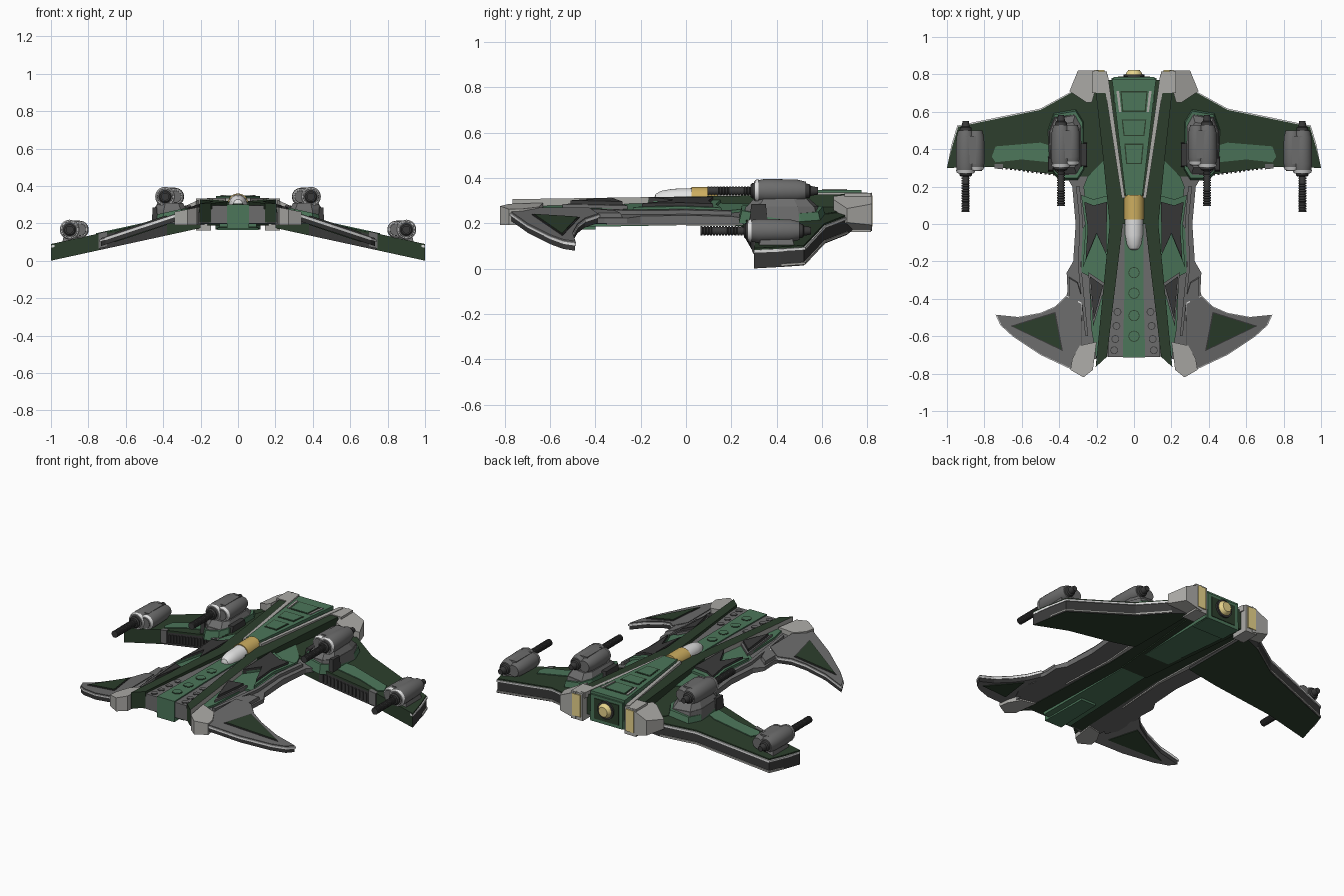
import bpy, bmesh, math

if "Cube" in bpy.data.objects:
    bpy.data.objects.remove(bpy.data.objects["Cube"])

# Palette (sRGB bytes converted to linear)
def lin(c):
    c /= 255
    return c / 12.92 if c < 0.04045 else ((c + 0.055) / 1.055) ** 2.4

COLORS = {"dark green": (44, 62, 44), "mid green": (76, 118, 90), "grey": (108, 108, 108),
          "light grey": (172, 171, 167), "charcoal": (58, 58, 58), "gold": (205, 174, 96),
          "white": (226, 226, 226), "pale gold": (240, 220, 145)}
NAMES = list(COLORS)
MATS = []
for n, c in COLORS.items():
    m = bpy.data.materials.new(n)
    m.diffuse_color = (*[lin(v) for v in c], 1)
    m.use_nodes = True
    m.node_tree.nodes["Principled BSDF"].inputs["Base Color"].default_value = m.diffuse_color
    MATS.append(m)

def finish(name, bm, mat, rule=None, smooth=False):
    bmesh.ops.recalc_face_normals(bm, faces=bm.faces)
    bm.normal_update()
    for f in bm.faces:
        own = rule(f.normal, f.calc_center_median()) if rule else None
        f.material_index = NAMES.index(own or mat)
        f.smooth = smooth
    me = bpy.data.meshes.new(name)
    bm.to_mesh(me)
    bm.free()
    for m in MATS:
        me.materials.append(m)
    ob = bpy.data.objects.new(name, me)
    bpy.context.collection.objects.link(ob)
    if smooth:
        bpy.ops.object.select_all(action='DESELECT')
        ob.select_set(True)
        bpy.context.view_layer.objects.active = ob
        bpy.ops.object.shade_smooth_by_angle(angle=math.radians(35))
    return ob

def val(f, x, y):
    return f(x, y) if callable(f) else f

# Extruded outline between two height functions, optionally tapered at the top and mirrored
def plate(name, pts, top, bot, mat, rule=None, taper=1, mirror=True):
    bm = bmesh.new()
    cx = sum(p[0] for p in pts) / len(pts)
    cy = sum(p[1] for p in pts) / len(pts)
    for s in ((1, -1) if mirror else (1,)):
        lo = [bm.verts.new((s * x, y, val(bot, x, y))) for x, y in pts]
        hi = []
        for x, y in pts:
            tx, ty = cx + (x - cx) * taper, cy + (y - cy) * taper
            hi.append(bm.verts.new((s * tx, ty, val(top, tx, ty))))
        bm.faces.new(lo)
        bm.faces.new(hi)
        for i in range(len(pts)):
            j = (i + 1) % len(pts)
            bm.faces.new((lo[i], lo[j], hi[j], hi[i]))
    return finish(name, bm, mat, rule)

def sym(pts):
    return pts + [(-x, y) for x, y in reversed(pts)]

def scaled(pts, cx, cy, sx, sy):
    return [(cx + (x - cx) * sx, cy + (y - cy) * sy) for x, y in pts]

# Turned part along the y axis, profile = (y, radius)
def lathe(name, prof, x, z, mat, dy=0, n=20, mirror=True):
    bm = bmesh.new()
    for s in ((1, -1) if mirror else (1,)):
        rings = [[bm.verts.new((s * x + r * math.cos(2 * math.pi * k / n), y + dy,
                                z + r * math.sin(2 * math.pi * k / n))) for k in range(n)]
                 for y, r in prof]
        bm.faces.new(rings[0])
        bm.faces.new(rings[-1])
        for a, b in zip(rings, rings[1:]):
            for k in range(n):
                bm.faces.new((a[k], a[(k + 1) % n], b[(k + 1) % n], b[k]))
    return finish(name, bm, mat, None, True)

def circle(x, y, r, n=16):
    return [(x + r * math.cos(2 * math.pi * k / n), y + r * math.sin(2 * math.pi * k / n)) for k in range(n)]

def rect(x0, x1, y0, y1):
    return [(x0, y0), (x1, y0), (x1, y1), (x0, y1)]

def over(f, d):
    return lambda x, y: f(x, y) + d

flank = lambda x, y: 0.325 - 0.25 * x
wing = lambda x, y: 0.308 - 0.218 * x
claw = lambda x, y: 0.26 - 0.33 * (x - 0.3)
ribz = lambda x, y: 0.318 + 0.015 * y

# Central hull
plate("hull_core_front", sym([(0.14, -0.71), (0.09, 0.1)]), 0.295, 0.2, "grey", mirror=False)
plate("hull_core_rear", sym([(0.09, 0.0), (0.12, 0.3), (0.17, 0.77)]), 0.315, 0.19, "dark green", mirror=False)
plate("belly", sym([(0.2, -0.7), (0.17, 0.0), (0.21, 0.76)]), 0.22, 0.197, "dark green", mirror=False)
plate("keel_front", sym([(0.1, -0.68), (0.08, 0.1)]), 0.22, lambda x, y: 0.18 + 0.018 * (y + 0.68), "mid green", mirror=False)
plate("keel_rear", sym([(0.08, 0.1), (0.12, 0.78)]), 0.22, lambda x, y: 0.194 - 0.04 * (y - 0.1), "mid green", mirror=False)
plate("belly_strip", [(0.2, 0.75), (0.25, 0.72), (0.195, 0.0), (0.21, -0.35), (0.18, 0.0)], 0.21, 0.192, "light grey")
plate("spine_strip", sym([(0.06, -0.715), (0.052, -0.4)]), 0.302, 0.172, "mid green", mirror=False)
plate("spine_strip_rear", sym([(0.052, -0.4), (0.05, 0.16)]), 0.302, 0.21, "mid green", mirror=False)
plate("hull_flank", [(0.1, -0.7), (0.3, -0.74), (0.32, -0.5), (0.37, -0.42), (0.355, -0.36), (0.36, -0.26),
                     (0.325, -0.2), (0.312, 0.0), (0.33, 0.2), (0.37, 0.27), (0.33, 0.62), (0.25, 0.74), (0.1, 0.77)],
      over(flank, -0.012), 0.2, "grey")
plate("rear_flank_cover", [(0.13, 0.27), (0.29, 0.27), (0.31, 0.62), (0.23, 0.75), (0.16, 0.76)],
      over(flank, -0.004), 0.21, "dark green")
plate("flank_panel", [(0.12, 0.3), (0.16, 0.34), (0.25, 0.25), (0.27, 0.2), (0.25, 0.02), (0.28, -0.04), (0.28, -0.26),
                      (0.24, -0.28), (0.23, -0.55), (0.2, -0.73), (0.16, -0.5), (0.1, 0.0)],
      flank, over(flank, -0.02), "mid green")
plate("flank_rail", [(0.29, 0.2), (0.31, 0.2), (0.29, 0.0), (0.3, -0.22), (0.26, -0.6), (0.245, -0.6), (0.283, -0.22), (0.272, 0.0)],
      over(flank, 0.006), over(flank, -0.02), "grey")
plate("shoulder_block", [(0.3, -0.3), (0.35, -0.27), (0.35, -0.45), (0.38, -0.55), (0.33, -0.65), (0.28, -0.6), (0.27, -0.4)],
      over(flank, 0.008), 0.2, "grey", taper=0.9)

# Raised ribs and rails
plate("front_rib", [(0.145, -0.71), (0.205, -0.765), (0.13, 0.0), (0.06, 0.0)], ribz, 0.205, "dark green",
      lambda n, c: "light grey" if abs(n.x) > 0.7 and abs(c.x) > 0.14 else None)
plate("rear_rib", [(0.06, 0.0), (0.13, 0.0), (0.17, 0.4), (0.215, 0.8), (0.16, 0.8), (0.05, 0.15)], ribz, 0.2, "dark green")
plate("rear_rail", [(0.048, 0.14), (0.066, 0.14), (0.167, 0.8), (0.14, 0.8)], 0.336, 0.3, "light grey")

# Dark vents on the flanks
vent = [(0.27, 0.125), (0.215, 0.105), (0.14, 0.125), (0.145, -0.17), (0.2, -0.05), (0.262, -0.2), (0.25, -0.02)]
plate("vent_rim", scaled(vent, 0.205, -0.03, 1.2, 1.2), over(flank, 0.014), over(flank, -0.01), "mid green")
plate("vent", scaled(vent, 0.205, -0.03, 0.94, 0.96), over(flank, 0.028), over(flank, -0.01), "charcoal")
slot = [(0.235, -0.28), (0.165, -0.33), (0.215, -0.51)]
plate("front_slot_rim", scaled(slot, 0.207, -0.37, 1.35, 1.25), over(flank, 0.014), over(flank, -0.01), "grey")
plate("front_slot", slot, over(flank, 0.03), over(flank, -0.01), "charcoal")

# Round hatches on the nose, each with a dark outline
for i, y in enumerate((-0.26, -0.37, -0.49, -0.6)):
    plate(f"spine_hatch_ring_{i}", circle(0, y, 0.03), 0.304, 0.3, "dark green", mirror=False)
    plate(f"spine_hatch_{i}", circle(0, y, 0.026), 0.306, 0.3, "mid green", mirror=False)
for i, y in enumerate((-0.47, -0.545, -0.615, -0.675)):
    plate(f"nose_hatch_ring_{i}", circle(0.088 + 0.006 * i, y, 0.021), 0.297, 0.29, "charcoal")
    plate(f"nose_hatch_{i}", circle(0.088 + 0.006 * i, y, 0.017), 0.299, 0.29, "grey")

# Rear deck with inset panels
plate("rear_deck", sym([(0.045, 0.15), (0.118, 0.775)]), 0.346, 0.31, "mid green", mirror=False)
for i, (y, w, h) in enumerate(((0.32, 0.042, 0.11), (0.47, 0.056, 0.09), (0.6, 0.063, 0.11))):
    plate(f"deck_frame_{i}", sym([(w, y), (w + 0.01, y + h)]), 0.348, 0.34, "dark green", mirror=False)
    plate(f"deck_panel_{i}", sym([(w - 0.006, y + 0.007), (w + 0.003, y + h - 0.007)]), 0.35, 0.34, "mid green", mirror=False)
plate("deck_light_bar", [(0.068, 0.6), (0.08, 0.6), (0.094, 0.71), (0.08, 0.71)], 0.351, 0.34, "light grey")

# Cockpit
lathe("canopy", [(-0.14, 0.006), (-0.134, 0.024), (-0.11, 0.038), (-0.06, 0.047), (0.03, 0.05)], 0, 0.305, "white", mirror=False, n=28)
lathe("canopy_rear", [(0.025, 0.055), (0.155, 0.055)], 0, 0.305, "gold", mirror=False, n=28)

# Rear engine blocks and nozzles
plate("rear_block", [(0.30, 0.82), (0.19, 0.82), (0.2, 0.74), (0.225, 0.65), (0.255, 0.65), (0.345, 0.71)],
      lambda x, y: 0.335 - 0.45 * (x - 0.19), lambda x, y: 0.165 + 0.25 * (x - 0.19), "light grey")
plate("engine_housing", rect(0.145, 0.225, 0.7, 0.815), 0.333, 0.162, "light grey")
plate("side_nozzle", rect(0.157, 0.214, 0.8, 0.823), 0.322, 0.185, "pale gold")
plate("centre_engine", rect(-0.11, 0.11, 0.65, 0.785), 0.33, 0.165, "mid green", mirror=False)
plate("centre_engine_plate", rect(-0.085, 0.085, 0.77, 0.789), 0.312, 0.185, "dark green", mirror=False)
lathe("centre_nozzle_ring", [(0.77, 0.055), (0.80, 0.055)], 0, 0.26, "charcoal", mirror=False)
lathe("centre_nozzle", [(0.77, 0.046), (0.805, 0.044), (0.823, 0.03)], 0, 0.26, "pale gold", mirror=False)

# Front tips
plate("front_tip", [(0.34, -0.78), (0.27, -0.82), (0.22, -0.78), (0.2, -0.63), (0.29, -0.65), (0.33, -0.72)],
      lambda x, y: 0.29 - 0.2 * (x - 0.2), 0.192, "light grey")

# Front claw winglets: layered crescent
crescent = [(0.33, -0.78), (0.5, -0.70), (0.65, -0.6), (0.715, -0.54), (0.74, -0.485), (0.62, -0.497),
            (0.5, -0.475), (0.42, -0.44), (0.36, -0.38), (0.28, -0.42), (0.28, -0.74)]
inner = scaled(crescent, 0.46, -0.58, 0.975, 0.96)
plate("claw_base", inner, over(claw, -0.012), over(claw, -0.038), "charcoal",
      lambda n, c: "grey" if n.z < -0.5 else None)
plate("claw_edge", crescent, over(claw, -0.002), over(claw, -0.014), "white")
plate("claw_top", scaled(crescent, 0.46, -0.58, 0.975, 0.965), over(claw, 0.004), over(claw, -0.01), "grey")
tri = [(0.66, -0.545), (0.42, -0.47), (0.38, -0.68)]
plate("claw_panel_rim", tri, over(claw, 0.008), claw, "charcoal")
plate("claw_panel", scaled(tri, 0.49, -0.565, 0.93, 0.92), over(claw, 0.011), claw, "dark green")
plate("claw_panel_under", tri, over(claw, -0.03), over(claw, -0.042), "dark green")

# Rear wings: layered, charcoal trailing edge and tip with light lines
outline = [(0.2, 0.74), (0.32, 0.71), (0.5, 0.61), (0.94, 0.52), (0.97, 0.42), (1.0, 0.30), (0.74, 0.305), (0.38, 0.26), (0.2, 0.25)]
def edge(n, c):
    if abs(n.z) < 0.6 and (n.y > 0.2 or abs(n.x) > 0.7 or (n.y < -0.5 and 0.3 < abs(c.x) < 0.74)):
        return "charcoal"
plate("wing_top", outline, wing, over(wing, -0.012), "dark green")
plate("wing_core", outline, over(wing, -0.011), over(wing, -0.089), "dark green", edge)
trail = [(0.32, 0.716), (0.5, 0.617), (0.945, 0.526), (0.976, 0.422), (1.0, 0.3), (0.98, 0.3), (0.93, 0.5), (0.5, 0.58), (0.32, 0.68)]
plate("wing_line_upper", trail, over(wing, -0.008), over(wing, -0.02), "white")
plate("wing_line_lower", trail[:4] + trail[6:], over(wing, -0.074), over(wing, -0.084), "light grey")
plate("wing_panel", [(0.45, 0.33), (0.45, 0.42), (0.5, 0.435), (0.74, 0.415), (0.76, 0.36), (0.74, 0.33), (0.6, 0.345)],
      over(wing, 0.005), over(wing, -0.01), "mid green")
plate("leading_edge_end", [(0.7, 0.292), (0.745, 0.297), (0.745, 0.32), (0.7, 0.32)],
      over(wing, 0.002), over(wing, -0.08), "grey")
for i in range(13):
    x = 0.4 + i * 0.023
    y = 0.26 + (x - 0.38) * 0.125
    plate(f"edge_rib_{i}", rect(x, x + 0.01, y - 0.006, y + 0.02), over(wing, -0.025), over(wing, -0.075), "charcoal")

# Inner gun fairings
oval = [(0.265, 0.3), (0.3, 0.25), (0.4, 0.25), (0.455, 0.31), (0.46, 0.5), (0.43, 0.58), (0.31, 0.6), (0.27, 0.54)]
plate("fairing_rim", scaled(oval, 0.365, 0.42, 1.02, 1.1), over(wing, 0.035), over(wing, -0.02), "mid green", taper=0.93)
plate("gun_fairing", oval, 0.275, 0.2, "grey", taper=0.92)
plate("gun_fairing_crown", scaled(oval, 0.365, 0.42, 0.92, 0.92), 0.31, 0.27, "grey", taper=0.75)
plate("fairing_vent", rect(0.25, 0.285, 0.3, 0.44), 0.295, 0.22, "charcoal", taper=0.85)
plate("fairing_fin", rect(0.43, 0.46, 0.28, 0.36), 0.285, 0.21, "charcoal", taper=0.8)

# Four guns
barrel = []
for i in range(16):
    y = 0.065 + i * 0.0135
    barrel += [(y, 0.021), (y + 0.008, 0.021), (y + 0.009, 0.017), (y + 0.0125, 0.017)]
for tag, x, z, dy in (("inner", 0.39, 0.343, 0.03), ("outer", 0.90, 0.167, 0.0)):
    lathe(f"{tag}_gun_body", [(0.285, 0.047), (0.32, 0.053), (0.46, 0.05), (0.5, 0.04)], x, z, "grey", dy, 28)
    lathe(f"{tag}_gun_side_body", [(0.30, 0.04), (0.33, 0.047), (0.46, 0.044), (0.5, 0.034)], x - 0.055, z, "grey", dy, 28)
    plate(f"{tag}_gun_bridge", rect(x - 0.056, x, 0.32 + dy, 0.47 + dy), z + 0.048, z - 0.048, "grey")
    lathe(f"{tag}_gun_ring", [(0.274, 0.047), (0.29, 0.053)], x, z, "white", dy, 28)
    lathe(f"{tag}_gun_side_ring", [(0.288, 0.038), (0.304, 0.045)], x - 0.055, z, "white", dy, 28)
    lathe(f"{tag}_gun_side_face", [(0.284, 0.032), (0.29, 0.034)], x - 0.055, z, "grey", dy, 28)
    lathe(f"{tag}_gun_face", [(0.270, 0.042), (0.28, 0.044)], x, z, "grey", dy, 28)
    lathe(f"{tag}_gun_mount", [(0.255, 0.027), (0.262, 0.034), (0.28, 0.034)], x, z, "charcoal", dy)
    lathe(f"{tag}_gun_barrel", barrel, x, z, "charcoal", dy, 14)
    lathe(f"{tag}_gun_cap", [(0.49, 0.034), (0.515, 0.03), (0.52, 0.022), (0.552, 0.016)], x, z, "charcoal", dy)
plate("outer_gun_pylon", rect(0.82, 0.94, 0.32, 0.48), 0.14, over(wing, -0.01), "grey", taper=0.85)
